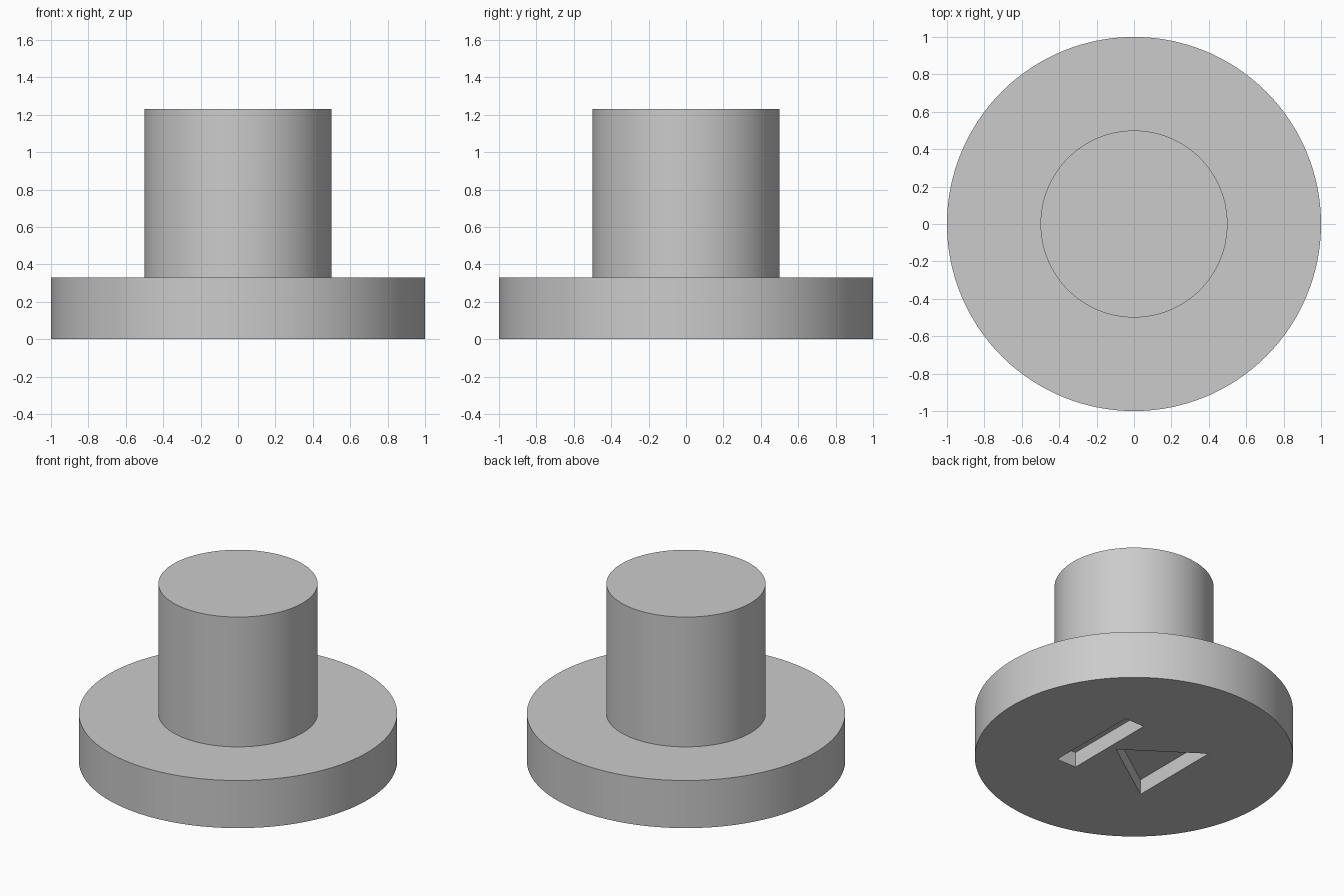
import bpy, bmesh, math
from mathutils import Vector

cube = bpy.data.objects.get("Cube")
if cube:
    bpy.data.objects.remove(cube, do_unlink=True)

FLANGE_R, FLANGE_H = 1.0, 0.33
STEM_R, TOP = 0.5, 1.23
RECESS, HALF = 0.105, 0.333
SEGMENTS = 128

grey = bpy.data.materials.new("plain grey")
grey.use_nodes = True
grey.diffuse_color = (0.6, 0.6, 0.6, 1)
grey.node_tree.nodes["Principled BSDF"].inputs["Base Color"].default_value = (0.6, 0.6, 0.6, 1)


def add_object(name, bm):
    bmesh.ops.recalc_face_normals(bm, faces=bm.faces)
    mesh = bpy.data.meshes.new(name)
    bm.to_mesh(mesh)
    bm.free()
    mesh.materials.append(grey)
    obj = bpy.data.objects.new(name, mesh)
    bpy.context.collection.objects.link(obj)
    return obj


def lathe(name, profile):
    """Stack rings along z and cap both ends."""
    bm = bmesh.new()
    rings = []
    for r, z in profile:
        angles = [math.tau * i / SEGMENTS for i in range(SEGMENTS)]
        rings.append([bm.verts.new((r * math.cos(a), r * math.sin(a), z)) for a in angles])
    for low, high in zip(rings, rings[1:]):
        for i in range(SEGMENTS):
            j = (i + 1) % SEGMENTS
            bm.faces.new((low[i], low[j], high[j], high[i]))
    bm.faces.new(rings[0])
    bm.faces.new(rings[-1])
    return add_object(name, bm)


def prism(name, outline, bottom, top):
    """Extrude a flat outline upwards."""
    bm = bmesh.new()
    face = bm.faces.new([bm.verts.new((x, y, bottom)) for x, y in outline])
    moved = bmesh.ops.extrude_face_region(bm, geom=[face])["geom"]
    verts = [g for g in moved if isinstance(g, bmesh.types.BMVert)]
    bmesh.ops.translate(bm, vec=Vector((0, 0, top - bottom)), verts=verts)
    return add_object(name, bm)


# Round flange with the stem rising from it
body = lathe("flanged_stem", [(FLANGE_R, 0), (FLANGE_R, FLANGE_H), (STEM_R, FLANGE_H), (STEM_R, TOP)])

# Triangle and bar recesses in the underside
outlines = {
    "triangle_cutter": [(-HALF, -HALF), (0.147, 0), (-HALF, HALF)],
    "bar_cutter": [(0.2, -HALF), (0.35, -HALF), (0.35, HALF), (0.2, HALF)],
}
bpy.ops.object.select_all(action="DESELECT")
bpy.context.view_layer.objects.active = body
body.select_set(True)
for name, outline in outlines.items():
    cutter = prism(name, outline, -0.1, RECESS)
    cutter.hide_render = True
    cut = body.modifiers.new(name, "BOOLEAN")
    cut.operation = "DIFFERENCE"
    cut.solver = "EXACT"
    cut.object = cutter
    bpy.ops.object.modifier_apply(modifier=cut.name)
    bpy.data.objects.remove(cutter, do_unlink=True)

bpy.ops.object.shade_smooth_by_angle(angle=math.radians(30))
